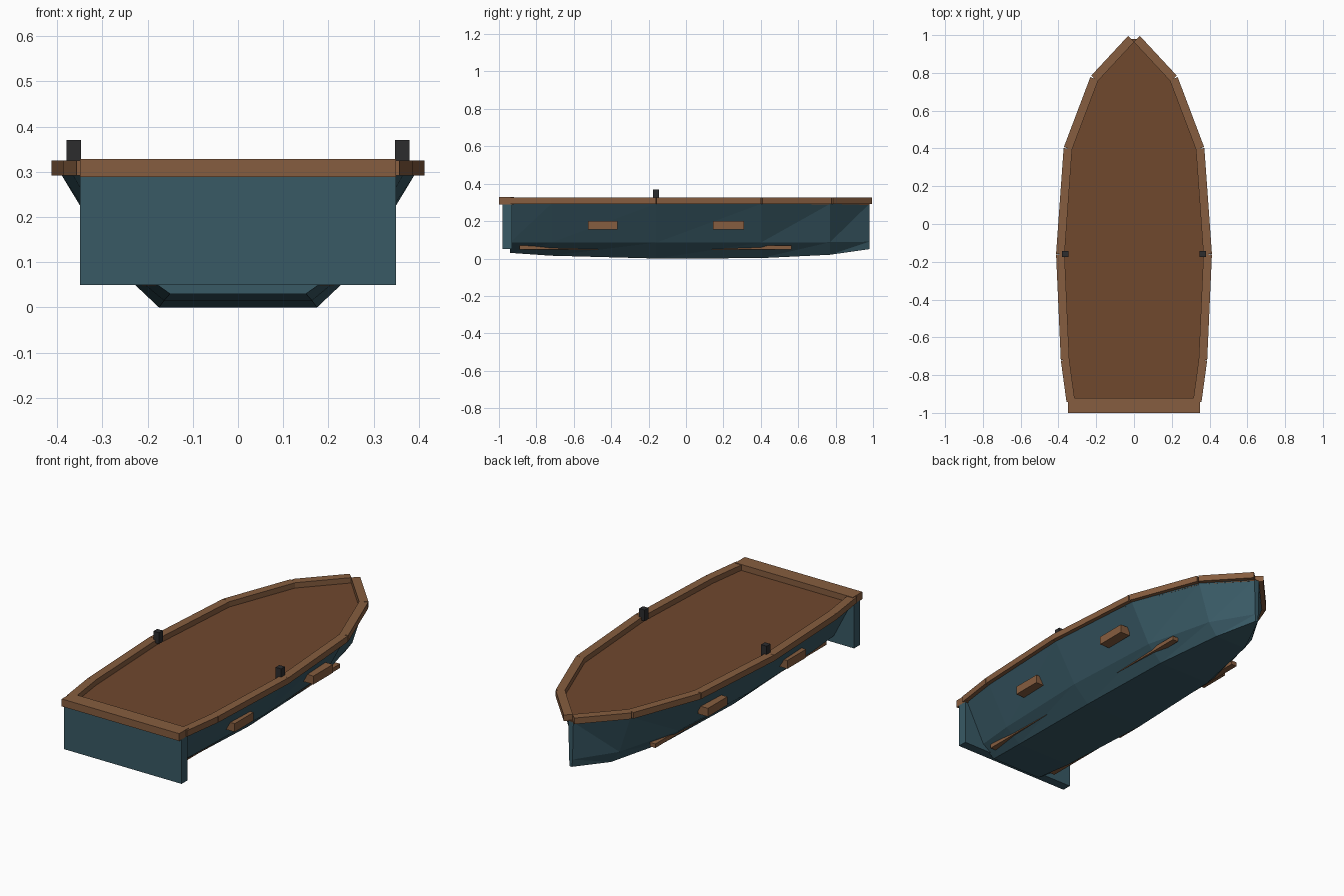
import bpy, bmesh
from mathutils import Vector, Matrix

if "Cube" in bpy.data.objects:
    bpy.data.objects.remove(bpy.data.objects["Cube"])


def mat(name, rgb):
    m = bpy.data.materials.new(name)
    m.diffuse_color = (*rgb, 1)
    m.use_nodes = True
    m.node_tree.nodes["Principled BSDF"].inputs["Base Color"].default_value = m.diffuse_color
    return m


TEAL = mat("teal_paint", (0.04, 0.10, 0.13))
WOOD = mat("trim_wood", (0.24, 0.11, 0.05))
DECK = mat("deck_wood", (0.16, 0.065, 0.027))
IRON = mat("dark_iron", (0.025, 0.025, 0.027))


def finish(name, bm, material):
    bmesh.ops.recalc_face_normals(bm, faces=bm.faces)
    me = bpy.data.meshes.new(name)
    bm.to_mesh(me)
    bm.free()
    me.materials.append(material)
    ob = bpy.data.objects.new(name, me)
    bpy.context.collection.objects.link(ob)
    return ob


def box(name, lo, hi, material):
    lo, hi = Vector(lo), Vector(hi)
    bm = bmesh.new()
    bmesh.ops.create_cube(bm, size=1, matrix=Matrix.Translation((lo + hi) / 2)
                          @ Matrix.Diagonal((*(hi - lo), 1)))
    return finish(name, bm, material)


def beam(name, p, q, width, z0, z1, material):
    # horizontal plank running from p to q
    p, q = Vector(p), Vector(q)
    d = q - p
    n = Vector((-d.y, d.x)).normalized() * width / 2
    bm = bmesh.new()
    vs = [bm.verts.new((*c, z)) for z in (z0, z1) for c in (p - n, q - n, q + n, p + n)]
    for f in ((0, 1, 2, 3), (4, 5, 6, 7), (0, 1, 5, 4), (1, 2, 6, 5), (2, 3, 7, 6), (3, 0, 4, 7)):
        bm.faces.new([vs[i] for i in f])
    return finish(name, bm, material)


# stations: y, half width at the gunwale, chine height, bottom height
stations = [(-0.94, 0.335, 0.085, 0.03), (-0.72, 0.365, 0.085, 0.015),
            (-0.16, 0.39, 0.085, 0.0), (0.40, 0.35, 0.085, 0.002),
            (0.77, 0.21, 0.087, 0.02), (0.98, 0.015, 0.09, 0.05)]

# hull: hard-chine sections, skinned with triangles
bm = bmesh.new()
rings = []
for y, w, cz, bz in stations:
    half = [(w, 0.292), (w * 0.68, cz), (w * 0.449, bz)]
    pts = [(-x, z) for x, z in half] + half[::-1]
    rings.append([bm.verts.new((x, y, z)) for x, z in pts])
for a, b in zip(rings, rings[1:]):
    for i in range(6):
        j = (i + 1) % 6
        if i < 3:
            bm.faces.new((a[i], a[j], b[i]))
            bm.faces.new((a[j], b[j], b[i]))
        else:
            bm.faces.new((a[i], a[j], b[j]))
            bm.faces.new((a[i], b[j], b[i]))
bm.faces.new(rings[0])
bm.faces.new(rings[-1])
finish("hull", bm, TEAL)

# deck
bm = bmesh.new()
outline = [(s[1] * 0.99, s[0]) for s in stations]
outline += [(-x, y) for x, y in reversed(outline)]
face = bm.faces.new([bm.verts.new((x, y, 0.286)) for x, y in outline])
ext = bmesh.ops.extrude_face_region(bm, geom=[face])
bmesh.ops.translate(bm, vec=(0, 0, 0.01),
                    verts=[v for v in ext["geom"] if isinstance(v, bmesh.types.BMVert)])
finish("deck", bm, DECK)

# transom and its cap
box("transom", (-0.35, -0.98, 0.05), (0.35, -0.93, 0.29), TEAL)
box("transom_cap", (-0.35, -1.0, 0.288), (0.35, -0.92, 0.328), WOOD)

for s, side in ((-1, "left"), (1, "right")):
    # gunwale planks
    for i, (a, b) in enumerate(zip(stations, stations[1:])):
        beam(f"gunwale_{side}_{i + 1}", (s * a[1], a[0]), (s * b[1], b[0]),
             0.045, 0.292, 0.325, WOOD)

    def side_box(name, x0, x1, y0, y1, z0, z1, material):
        xs = sorted((s * x0, s * x1))
        box(f"{name}_{side}", (xs[0], y0, z0), (xs[1], y1, z1), material)

    # spray rail, side fenders, oarlock
    side_box("spray_rail", 0.18, 0.213, -0.89, 0.565, 0.048, 0.07, WOOD)
    side_box("rear_fender", 0.29, 0.348, -0.525, -0.365, 0.155, 0.20, WOOD)
    side_box("front_fender", 0.29, 0.348, 0.145, 0.31, 0.155, 0.20, WOOD)
    side_box("oarlock", 0.347, 0.38, -0.176, -0.144, 0.31, 0.37, IRON)
